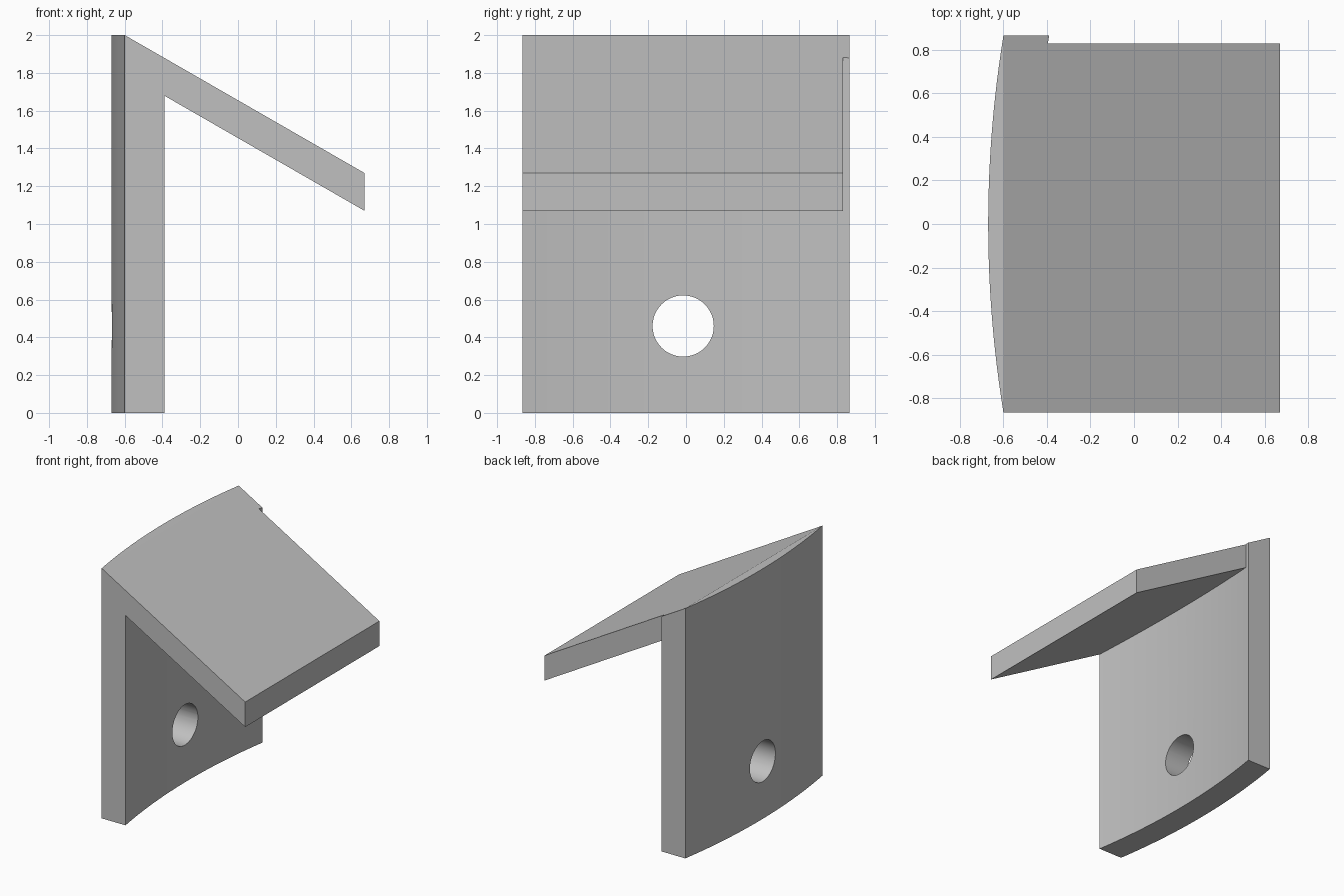
import bpy, bmesh, math
from mathutils import Vector, Matrix

if "Cube" in bpy.data.objects:
    bpy.data.objects.remove(bpy.data.objects["Cube"], do_unlink=True)

HALF = 0.866            # half width of the bracket
SLOPE = 0.575           # fall of the sloping plate per unit of x
OUTER, INNER, BOW = -0.6, -0.39, 0.07
STEPS = 24

grey = bpy.data.materials.new("plain grey")
grey.use_nodes = True
colour = (0.53, 0.53, 0.53, 1)
grey.diffuse_color = colour
grey.node_tree.nodes["Principled BSDF"].inputs["Base Color"].default_value = colour


def make_object(name, bm):
    bmesh.ops.recalc_face_normals(bm, faces=bm.faces[:])
    mesh = bpy.data.meshes.new(name)
    bm.to_mesh(mesh)
    bm.free()
    mesh.materials.append(grey)
    obj = bpy.data.objects.new(name, mesh)
    bpy.context.collection.objects.link(obj)
    return obj


def prism(points, direction):
    bm = bmesh.new()
    face = bm.faces.new([bm.verts.new(p) for p in points])
    new = bmesh.ops.extrude_face_region(bm, geom=[face])["geom"]
    bmesh.ops.translate(bm, vec=direction,
                        verts=[v for v in new if isinstance(v, bmesh.types.BMVert)])
    return bm


def arc(edge_x):
    radius = (HALF ** 2 + BOW ** 2) / (2 * BOW)
    limit = math.asin(HALF / radius)
    angles = [limit * (2 * i / STEPS - 1) for i in range(STEPS + 1)]
    return [(edge_x - BOW + radius * (1 - math.cos(a)), radius * math.sin(a), 0)
            for a in angles]


def combine(target, other, operation):
    mod = target.modifiers.new(operation, "BOOLEAN")
    mod.operation, mod.solver, mod.object = operation, "EXACT", other
    bpy.context.view_layer.objects.active = target
    bpy.ops.object.modifier_apply(modifier=mod.name)
    bpy.data.objects.remove(other, do_unlink=True)


# Bowed wall, its top bevelled to continue the sloping plate
bm = prism(arc(OUTER) + arc(INNER)[::-1], (0, 0, 2))
bmesh.ops.bisect_plane(bm, geom=bm.verts[:] + bm.edges[:] + bm.faces[:], dist=1e-4,
                       plane_co=(OUTER, 0, 2), plane_no=Vector((SLOPE, 0, 1)).normalized(),
                       clear_outer=True)
bmesh.ops.holes_fill(bm, edges=[e for e in bm.edges if e.is_boundary], sides=0)
bracket = make_object("bracket", bm)

# Sloping plate, a little narrower than the wall at the back
def top_z(x):
    return 2 - SLOPE * (x - OUTER)

start, end, thick = -0.5, 0.67, 0.2
outline = [(start, top_z(start)), (end, top_z(end)),
           (end, top_z(end) - thick), (start, top_z(start) - thick)]
plate = make_object("sloping_plate",
                    prism([(x, -HALF, z) for x, z in outline], (0, HALF + 0.83, 0)))
combine(bracket, plate, "UNION")

# Round bolt hole through the wall
bm = bmesh.new()
bmesh.ops.create_cone(bm, cap_ends=True, segments=48, radius1=0.162, radius2=0.162, depth=1,
                      matrix=Matrix.Translation((-0.55, -0.015, 0.46))
                      @ Matrix.Rotation(math.pi / 2, 4, "Y"))
combine(bracket, make_object("hole_cutter", bm), "DIFFERENCE")

# Smooth the curved faces only
bpy.ops.object.select_all(action="DESELECT")
bracket.select_set(True)
bpy.context.view_layer.objects.active = bracket
bpy.ops.object.shade_smooth_by_angle(angle=math.radians(20))
